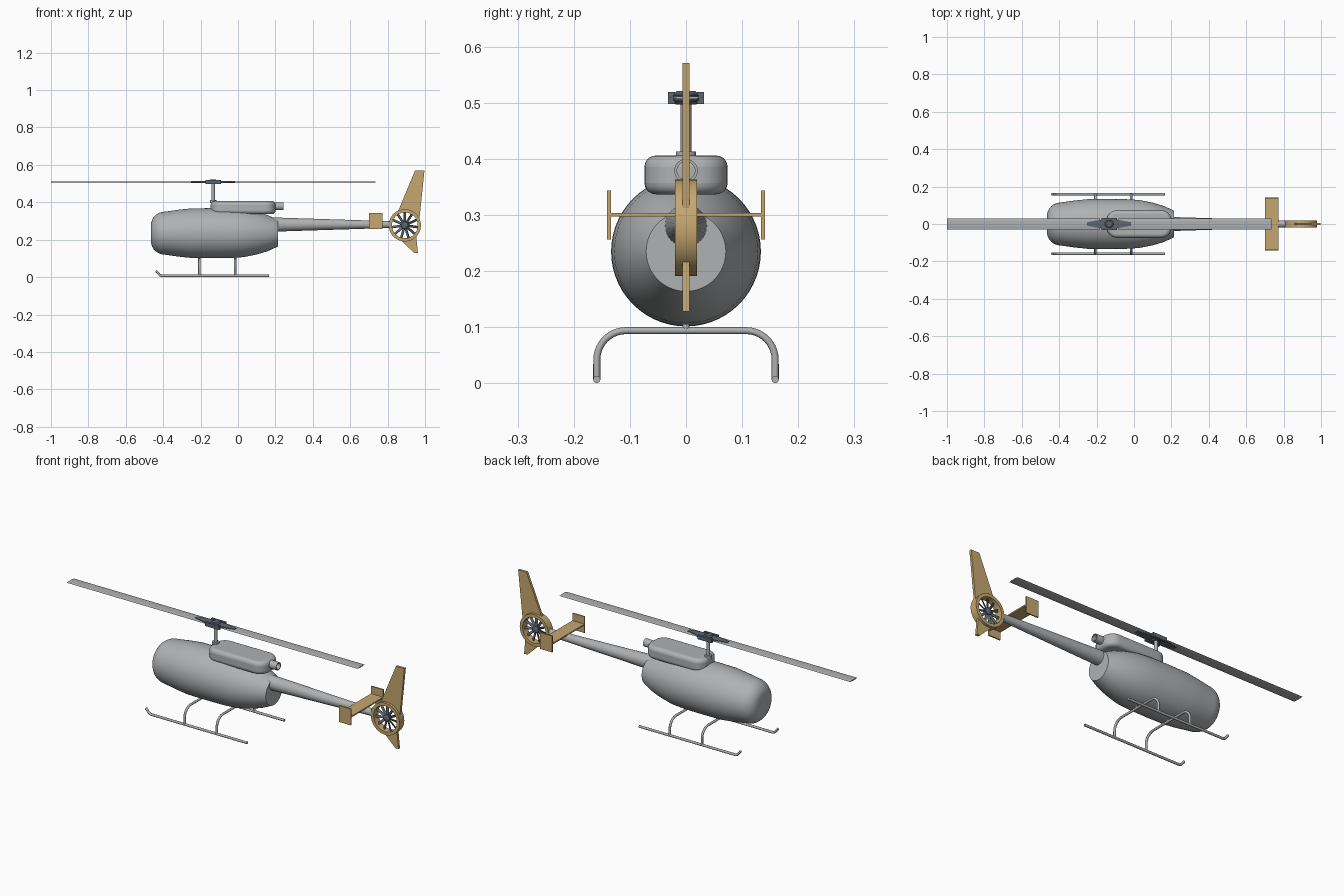
import bpy, bmesh, math
from mathutils import Vector, Matrix

if "Cube" in bpy.data.objects:
    bpy.data.objects.remove(bpy.data.objects["Cube"])


def material(name, rgb):
    m = bpy.data.materials.new(name)
    m.diffuse_color = (*rgb, 1)
    m.use_nodes = True
    m.node_tree.nodes["Principled BSDF"].inputs["Base Color"].default_value = m.diffuse_color
    return m


GREY = material("light grey", (0.43, 0.44, 0.45))
DARK = material("dark slate", (0.11, 0.135, 0.16))
GOLD = material("golden tan", (0.56, 0.39, 0.16))


def finish(name, bm, mat, smooth=True, bevel=0):
    bmesh.ops.recalc_face_normals(bm, faces=bm.faces)
    mesh = bpy.data.meshes.new(name)
    bm.to_mesh(mesh)
    bm.free()
    mesh.materials.append(mat)
    ob = bpy.data.objects.new(name, mesh)
    bpy.context.collection.objects.link(ob)
    if bevel:
        mod = ob.modifiers.new("Bevel", "BEVEL")
        mod.width, mod.segments = bevel, 5
        mod.limit_method, mod.angle_limit = "ANGLE", math.radians(50)
    if smooth:
        bpy.ops.object.select_all(action="DESELECT")
        ob.select_set(True)
        bpy.context.view_layer.objects.active = ob
        bpy.ops.object.shade_smooth_by_angle(angle=math.radians(35))
    return ob


def lathe(name, profile, axis, centre, mat, n=40, closed=False):
    """Revolve (distance along axis, radius) points around an axis."""
    bm = bmesh.new()
    rot = Vector((0, 0, 1)).rotation_difference(Vector(axis)).to_matrix()
    rings = [[bm.verts.new(rot @ Vector((r * math.cos(math.tau * i / n), r * math.sin(math.tau * i / n), d))
                           + Vector(centre)) for i in range(n)] for d, r in profile]
    pairs = list(zip(rings, rings[1:]))
    if closed:
        pairs.append((rings[-1], rings[0]))
    else:
        bm.faces.new(rings[0])
        bm.faces.new(rings[-1])
    for a, b in pairs:
        for i in range(n):
            j = (i + 1) % n
            bm.faces.new((a[i], a[j], b[j], b[i]))
    return finish(name, bm, mat)


def prism(name, points, offset, mat, bevel=0, smooth=False):
    """Extrude a planar outline by an offset vector."""
    bm = bmesh.new()
    face = bm.faces.new([bm.verts.new(p) for p in points])
    new = bmesh.ops.extrude_face_region(bm, geom=[face])["geom"]
    bmesh.ops.translate(bm, verts=[v for v in new if isinstance(v, bmesh.types.BMVert)], vec=offset)
    return finish(name, bm, mat, smooth, bevel)


def box(name, lo, hi, mat):
    (x0, y0, z0), (x1, y1, z1) = lo, hi
    return prism(name, [(x0, y0, z0), (x1, y0, z0), (x1, y1, z0), (x0, y1, z0)], (0, 0, z1 - z0), mat)


def tube(name, path, radius, mat):
    """Sweep a circle along a polyline."""
    bm = bmesh.new()
    n, rings = 12, []
    pts = [Vector(p) for p in path]
    for k, p in enumerate(pts):
        t = (pts[min(k + 1, len(pts) - 1)] - pts[max(k - 1, 0)]).normalized()
        # paths stay in the XZ or YZ plane
        side = Vector((1, 0, 0)) if abs(t.x) < 1e-5 else Vector((0, 1, 0))
        up = t.cross(side)
        rings.append([bm.verts.new(p + radius * (side * math.cos(math.tau * i / n) + up * math.sin(math.tau * i / n)))
                      for i in range(n)])
    for a, b in zip(rings, rings[1:]):
        for i in range(n):
            j = (i + 1) % n
            bm.faces.new((a[i], a[j], b[j], b[i]))
    bm.faces.new(rings[0])
    bm.faces.new(rings[-1])
    return finish(name, bm, mat)


# Fuselage: rounded nose, full middle, tapering to a flat rear disc
nose = [(-0.39 - 0.075 * math.cos(a), 0.045 + 0.070 * math.sin(a))
        for a in [math.radians(11.25 * i) for i in range(9)]]
lathe("fuselage", [(-0.465, 0.02)] + nose + [(-0.32, 0.125), (-0.25, 0.1325), (-0.15, 0.1335), (-0.04, 0.1325),
      (0.03, 0.128), (0.10, 0.114), (0.16, 0.096), (0.215, 0.071)], (1, 0, 0), (0, 0, 0.235), GREY, 56)

# Engine cover with rounded plan corners and a soft top edge
plan = []
for cx, cy, start in ((0.145, 0.018, 0), (-0.09, 0.018, 90), (-0.09, -0.018, 180), (0.145, -0.018, 270)):
    for i in range(9):
        a = math.radians(start + i * 11.25)
        plan.append((cx + 0.056 * math.cos(a), cy + 0.056 * math.sin(a), 0.337))
prism("engine_cover", plan, (0, 0, 0.069), GREY, bevel=0.02, smooth=True)

# Hollow exhaust pipe
lathe("exhaust", [(0.17, 0.021), (0.242, 0.021), (0.242, 0.016), (0.17, 0.016)],
      (1, 0, 0), (0, 0, 0.379), GREY, 28, closed=True)

# Tail boom
lathe("tail_boom", [(0.12, 0.039), (0.22, 0.037), (0.815, 0.018)], (1, 0, 0), (0, 0, 0.281), GREY, 32)

# Shrouded tail fan
FAN = Vector((0.892, 0, 0.277))
lathe("fan_shroud", [(-0.02, 0.086), (0.02, 0.086), (0.02, 0.069), (-0.02, 0.069)],
      (0, 1, 0), FAN, GOLD, 48, closed=True)
lathe("fan_hub", [(-0.014, 0.012), (-0.01, 0.018), (0.01, 0.018), (0.014, 0.012)], (0, 1, 0), FAN, DARK, 24)
bm = bmesh.new()
for i in range(11):
    turn = Matrix.Translation(FAN) @ Matrix.Rotation(math.tau * i / 11, 4, "Y")
    pitch = Matrix.Rotation(math.radians(30), 4, "Z")
    size = Matrix.Diagonal((0.013, 0.004, 0.058, 1))
    bmesh.ops.create_cube(bm, size=1, matrix=turn @ Matrix.Translation((0, 0, 0.041)) @ pitch @ size)
finish("fan_blades", bm, DARK, False)

# Upper and lower tail fins
T = 0.0065
for name, outline in (
    ("upper_fin", [(0.855, 0.350), (0.947, 0.571), (0.997, 0.571), (0.970, 0.310), (0.945, 0.337), (0.89, 0.356)]),
    ("lower_fin", [(0.868, 0.200), (0.943, 0.128), (0.962, 0.128), (0.952, 0.226), (0.915, 0.2)]),
):
    prism(name, [(x, -T, z) for x, z in outline], (0, 2 * T, 0), GOLD)

# Horizontal stabiliser and its end plates
box("stabiliser", (0.70, -0.135, 0.297), (0.772, 0.135, 0.304), GOLD)
for s, side in ((-1, "right"), (1, "left")):
    box(side + "_end_plate", (0.70, s * 0.137 - 0.0035, 0.256), (0.772, s * 0.137 + 0.0035, 0.344), GOLD)

# Landing skids with curled tips
for s, side in ((-1, "right"), (1, "left")):
    curl = [(-0.405 - 0.022 * math.sin(a), s * 0.159, 0.029 - 0.022 * math.cos(a))
            for a in [math.radians(10 * i) for i in range(6)]]
    tube(side + "_skid", [(0.167, s * 0.159, 0.007)] + curl + [(-0.438, s * 0.159, 0.034)], 0.0065, GREY)

# Arched cross tubes
for x, place in ((-0.207, "front"), (-0.015, "rear")):
    right = [(0.107 + 0.052 * math.cos(a), 0.042 + 0.052 * math.sin(a))
             for a in [math.radians(9 * i) for i in range(11)]]
    half = [(0.159, 0.007)] + right
    path = half + [(-y, z) for y, z in reversed(half)]
    tube(place + "_cross_tube", [(x, y, z) for y, z in path], 0.0062, GREY)
    # Short struts joining the tubes to the belly
    lathe(place + "_strut", [(0.092, 0.006), (0.115, 0.006)], (0, 0, 1), (x, 0, 0), GREY, 12)

# Rotor mast and collar
MX = -0.133
lathe("mast", [(0.35, 0.0095), (0.505, 0.0095)], (0, 0, 1), (MX, 0, 0), GREY, 24)
lathe("mast_collar", [(0.395, 0.018), (0.413, 0.018)], (0, 0, 1), (MX, 0, 0), GREY, 24)

# Rotor hub: central drum, side yokes and blade grips
lathe("rotor_hub", [(0.497, 0.018), (0.502, 0.023), (0.516, 0.023), (0.521, 0.016)], (0, 0, 1), (MX, 0, 0), DARK, 24)
for s, side in ((-1, "right"), (1, "left")):
    box(side + "_hub_yoke", (MX - 0.042, s * 0.026 - 0.006, 0.498), (MX + 0.042, s * 0.026 + 0.006, 0.519), DARK)
for s, side in ((-1, "front"), (1, "rear")):
    grip = [(MX, -0.02), (MX + s * 0.05, -0.022), (MX + s * 0.118, -0.009),
            (MX + s * 0.118, 0.009), (MX + s * 0.05, 0.022), (MX, 0.02)]
    prism(side + "_blade_grip", [(x, y, 0.504) for x, y in grip], (0, 0, 0.010), DARK)
    # Main blade: thin aerofoil section
    section = [(-0.030, 0.509), (-0.012, 0.5065), (0.015, 0.5065), (0.030, 0.509), (0.015, 0.5115), (-0.012, 0.5115)]
    prism(side + "_rotor_blade", [(MX + s * 0.05, y, z) for y, z in section], (s * 0.817, 0, 0), GREY)
